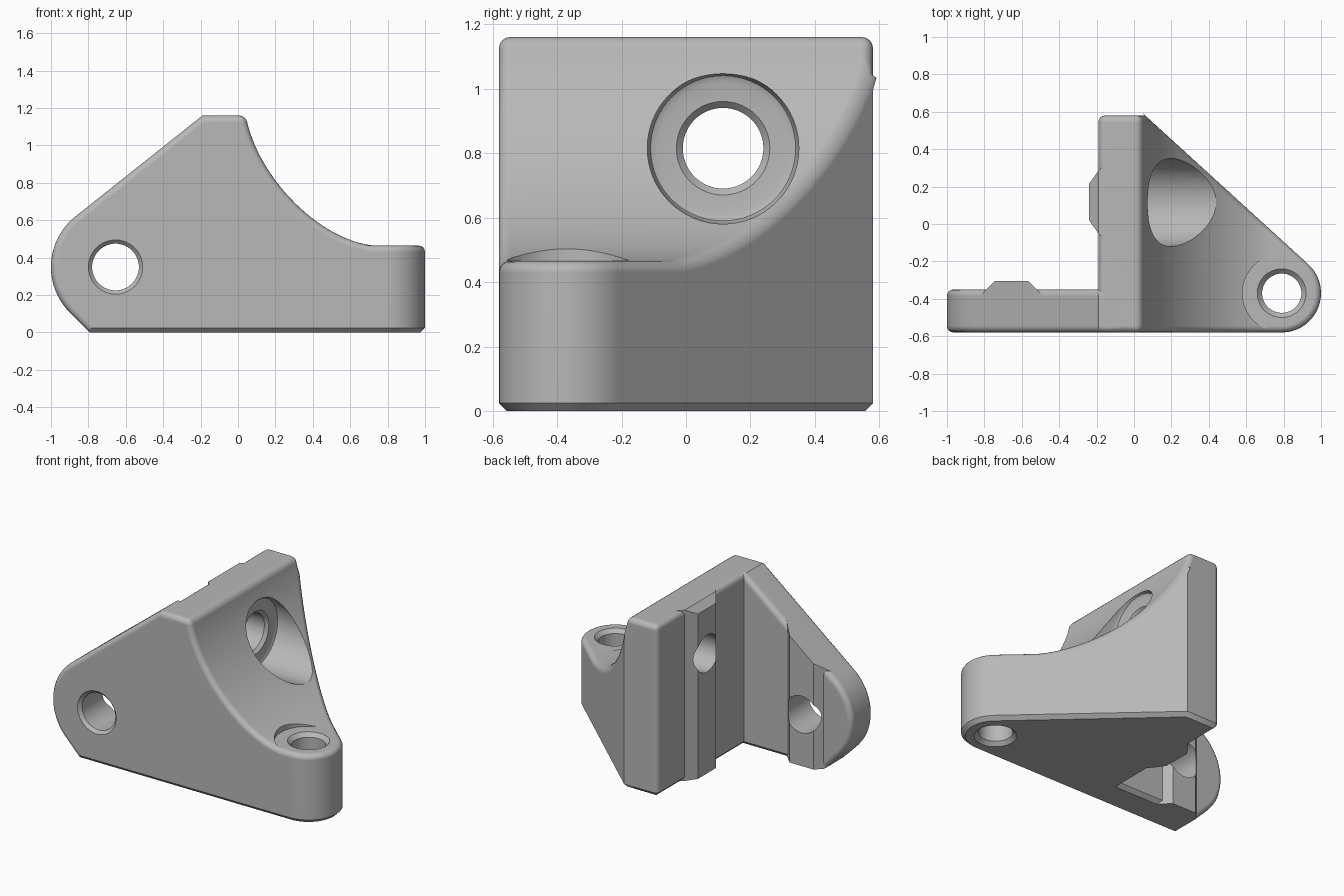
import bpy, bmesh, math
from mathutils import Vector

cube = bpy.data.objects.get("Cube")
if cube:
    bpy.data.objects.remove(cube, do_unlink=True)

grey = bpy.data.materials.new("light_grey")
grey.use_nodes = True
grey.diffuse_color = (0.48, 0.48, 0.48, 1)
grey.node_tree.nodes["Principled BSDF"].inputs["Base Color"].default_value = (0.48, 0.48, 0.48, 1)

FRONT, BACK, TOP = -0.58, 0.58, 1.16
WALL_X, PLATE_Y = -0.19, -0.35


def arc(cx, cy, r, a0, a1, n):
    angles = [math.radians(a0 + (a1 - a0) * i / n) for i in range(n + 1)]
    return [(cx + r * math.cos(a), cy + r * math.sin(a)) for a in angles]


def bezier(p0, p1, p2, p3, n):
    pts = []
    for i in range(n + 1):
        t = i / n
        w = ((1 - t) ** 3, 3 * t * (1 - t) ** 2, 3 * t * t * (1 - t), t ** 3)
        pts.append(tuple(sum(k * p[j] for k, p in zip(w, (p0, p1, p2, p3))) for j in (0, 1)))
    return pts


def finish(bm, name):
    bmesh.ops.recalc_face_normals(bm, faces=bm.faces)
    mesh = bpy.data.meshes.new(name)
    bm.to_mesh(mesh)
    bm.free()
    mesh.materials.append(grey)
    ob = bpy.data.objects.new(name, mesh)
    bpy.context.collection.objects.link(ob)
    return ob


def prism(name, pts, axis, lo, hi):
    """Extrude a flat outline along y or z."""
    bm = bmesh.new()
    place = (lambda p, h: (p[0], h, p[1])) if axis == "y" else (lambda p, h: (p[0], p[1], h))
    a, b = ([bm.verts.new(place(p, h)) for p in pts] for h in (lo, hi))
    bm.faces.new(a)
    bm.faces.new(b)
    for i in range(len(pts)):
        j = (i + 1) % len(pts)
        bm.faces.new((a[i], a[j], b[j], b[i]))
    return finish(bm, name)


def drill(name, centre, axis, steps, n=64):
    """Turned cutter: steps are (position along axis, radius)."""
    bm = bmesh.new()
    k = "xyz".index(axis)
    u, v = [i for i in range(3) if i != k]
    rings = []
    for t, r in steps:
        ring = []
        for i in range(n):
            p = Vector(centre)
            p[k] = t
            p[u] += r * math.cos(math.tau * i / n)
            p[v] += r * math.sin(math.tau * i / n)
            ring.append(bm.verts.new(p))
        rings.append(ring)
    bm.faces.new(rings[0])
    bm.faces.new(rings[-1])
    for a, b in zip(rings, rings[1:]):
        for i in range(n):
            bm.faces.new((a[i], a[i - 1], b[i - 1], b[i]))
    return finish(bm, name)


def combine(ob, helper, operation, keep=False):
    bpy.context.view_layer.objects.active = ob
    mod = ob.modifiers.new(operation.lower(), "BOOLEAN")
    mod.operation, mod.solver, mod.object = operation, "EXACT", helper
    bpy.ops.object.modifier_apply(modifier=mod.name)
    if not keep:
        bpy.data.objects.remove(helper, do_unlink=True)


def soften(ob, radius=0.035):
    """Chamfer the bottom rim and round the other sharp convex edges."""
    bm = bmesh.new()
    bm.from_mesh(ob.data)
    bmesh.ops.dissolve_limit(bm, angle_limit=0.002, verts=bm.verts, edges=bm.edges)
    rim = [e for e in bm.edges if all(v.co.z < 0.001 for v in e.verts)
           and any(abs(f.normal.z) < 0.1 for f in e.link_faces)]
    bmesh.ops.bevel(bm, geom=rim, offset=0.025, segments=1, affect="EDGES", clamp_overlap=False)
    sharp = [e for e in bm.edges if e.is_manifold and e.is_convex
             and e.calc_face_angle() > math.radians(47)
             and max(v.co.z for v in e.verts) > 0.03]
    bmesh.ops.bevel(bm, geom=sharp, offset=radius, segments=4, profile=0.5,
                    affect="EDGES", clamp_overlap=False)
    bm.to_mesh(ob.data)
    bm.free()


# Upright wall and corner block, hollowed by a sweeping curve
footprint = [(WALL_X, FRONT)] + arc(0.79, -0.37, 0.21, -90, 48.4, 18) + [(0.06, BACK), (WALL_X, BACK)]
body = prism("bracket_body", footprint, "z", 0, TOP)
sweep = bezier((0.04, 1.17), (0.09, 0.85), (0.42, 0.50), (0.72, 0.465), 24)
combine(body, prism("sweep_cutter", sweep + [(1.3, 0.465), (1.3, 1.4), (0.04, 1.4)], "y", -1, 1), "DIFFERENCE")
soften(body)

# Side plate with a rounded end
outline = [(0, 0), (0, TOP), (WALL_X, TOP)] + arc(-0.655, 0.35, 0.345, 128.5, 225, 24) + [(-0.793, 0)]
plate = prism("side_plate", outline, "y", FRONT, PLATE_Y)
soften(plate)
combine(body, plate, "UNION")

# Locating ridges on the two inner faces
limit = prism("ridge_limit", outline, "y", -0.7, 1)
limit.hide_render = True
ridge_shapes = {
    "plate_ridge": [(-0.84, -0.4), (-0.79, -0.35), (-0.745, -0.305), (-0.565, -0.305), (-0.52, -0.35), (-0.47, -0.4)],
    "wall_ridge": [(-0.14, -0.1), (-0.19, -0.05), (-0.24, 0.02), (-0.24, 0.215), (-0.19, 0.285), (-0.14, 0.335)],
}
for name, shape in ridge_shapes.items():
    ridge = prism(name, shape, "z", -0.1, 1.3)
    combine(ridge, limit, "INTERSECT", keep=True)
    combine(body, ridge, "UNION")
bpy.data.objects.remove(limit, do_unlink=True)

# Bolt holes with countersinks and recessed seats
cutters = [
    drill("plate_hole", (-0.655, 0, 0.35), "y", [(-0.62, 0.185), (-0.56, 0.125), (0, 0.125)]),
    drill("wall_hole", (0, 0.115, 0.815), "x",
          [(-0.4, 0.125), (0.03, 0.125), (0.05, 0.145), (0.051, 0.205),
           (0.06, 0.225), (0.08, 0.235), (1.2, 0.235)]),
    drill("base_hole", (0.79, -0.37, 0), "z",
          [(-0.02, 0.15), (0.025, 0.105), (0.44, 0.105), (0.466, 0.131), (0.4661, 0.21), (0.9, 0.21)]),
]
for cutter in cutters:
    combine(body, cutter, "DIFFERENCE")

# Smooth shading with crisp edges
bpy.ops.object.select_all(action="DESELECT")
body.select_set(True)
bpy.context.view_layer.objects.active = body
bpy.ops.object.shade_smooth_by_angle(angle=math.radians(30))
weighted = body.modifiers.new("even_shading", "WEIGHTED_NORMAL")
weighted.keep_sharp = True
